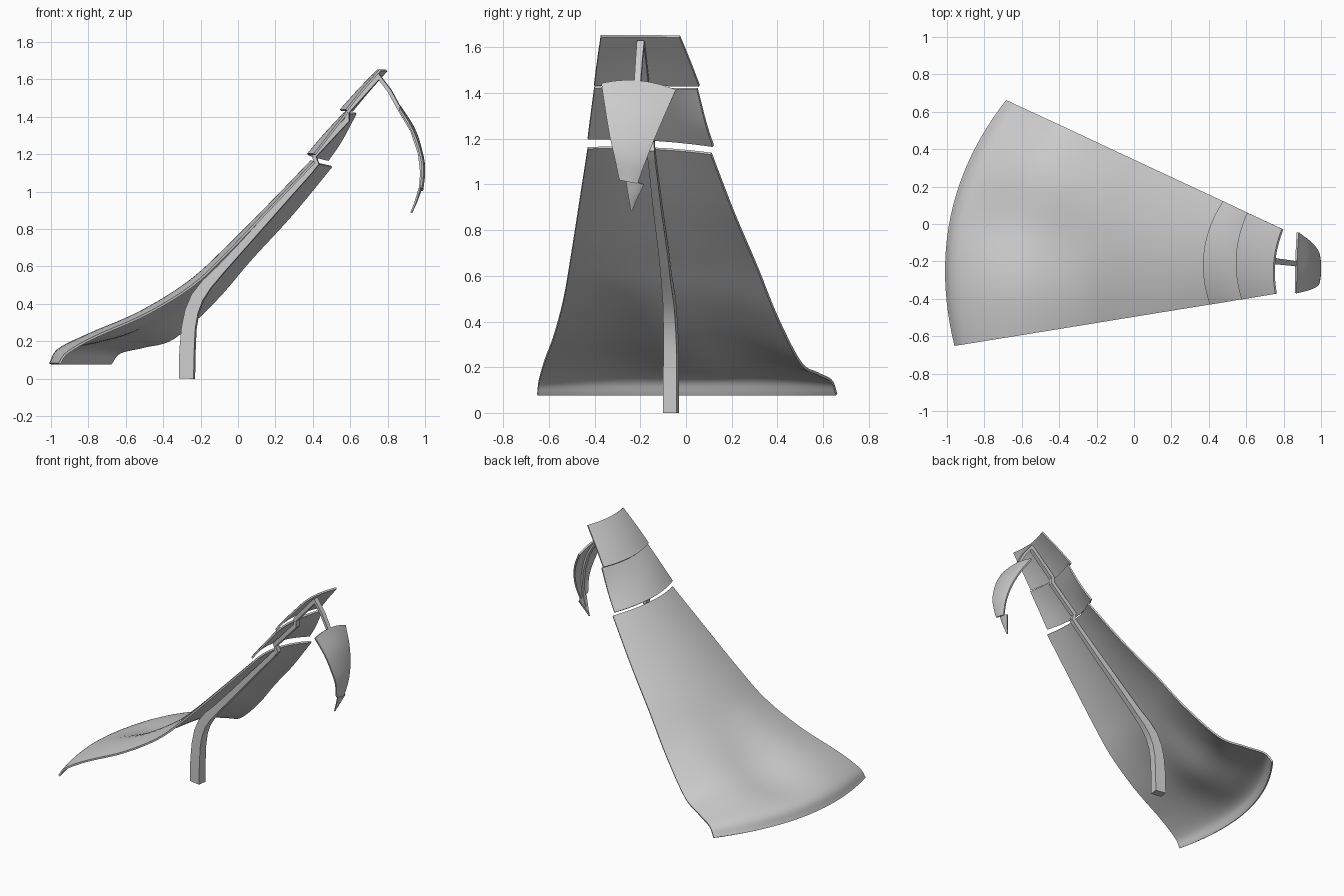
import bpy, bmesh
from math import exp
from mathutils import Vector

cube = bpy.data.objects.get("Cube")
if cube:
    bpy.data.objects.remove(cube)

grey = bpy.data.materials.new("plain_grey")
grey.use_nodes = True
COL = (0.6, 0.6, 0.6, 1)
grey.diffuse_color = COL
grey.node_tree.nodes["Principled BSDF"].inputs["Base Color"].default_value = COL


def make(name, grid, closed=False):
    """Mesh from a grid of points, optionally closed into a capped tube."""
    bm = bmesh.new()
    rows = [[bm.verts.new(p) for p in row] for row in grid]
    n = len(rows[0])
    for a, b in zip(rows, rows[1:]):
        for j in range(n if closed else n - 1):
            k = (j + 1) % n
            bm.faces.new((a[j], a[k], b[k], b[j]))
    if closed:
        bm.faces.new(rows[0])
        bm.faces.new(rows[-1])
    bmesh.ops.recalc_face_normals(bm, faces=bm.faces)
    me = bpy.data.meshes.new(name)
    bm.to_mesh(me)
    bm.free()
    me.materials.append(grey)
    ob = bpy.data.objects.new(name, me)
    bpy.context.collection.objects.link(ob)
    bpy.ops.object.select_all(action='DESELECT')
    ob.select_set(True)
    bpy.context.view_layer.objects.active = ob
    return ob


def spline(pts, steps):
    """Smooth path through the points."""
    p = [Vector(q) for q in pts]
    p = [2 * p[0] - p[1]] + p + [2 * p[-1] - p[-2]]
    out = []
    for a, b, c, d in zip(p, p[1:], p[2:], p[3:]):
        for s in range(steps):
            t = s / steps
            out.append(b + (c - a) * t / 2 + (2 * a - 5 * b + 4 * c - d) * t * t / 2
                       + (3 * b - a - 3 * c + d) * t ** 3 / 2)
    return out + [p[-2]]


def sheet(name, front, mid, back, thick=0.012, dip=0, steps=6, across=24):
    """Thin shell spanned by three lengthwise curves, with an optional hollow."""
    grid = []
    curves = list(zip(*(spline(c, steps) for c in (front, mid, back))))
    for i, (f, m, b) in enumerate(curves):
        u = i / (len(curves) - 1)
        row = []
        for j in range(across + 1):
            t = j / across
            p = f * (1 - t) * (1 - 2 * t) + m * 4 * t * (1 - t) + b * t * (2 * t - 1)
            p.z -= dip * exp(-((u - .38) / .17) ** 2 - ((t - .5) / .2) ** 2)
            row.append(p)
        grid.append(row)
    ob = make(name, grid)
    mod = ob.modifiers.new("thickness", 'SOLIDIFY')
    mod.thickness = thick
    mod.offset = 0
    bpy.ops.object.modifier_apply(modifier=mod.name)
    bpy.ops.object.shade_smooth_by_angle(angle=0.6)


# The panels form a fan: each lengthwise curve lies over a straight plan line
def front(pts):
    return [(x, -0.496 + 0.162 * x, z) for x, z in pts]


def mid(pts):
    return [(x, -0.094 - 0.139 * x, z) for x, z in pts]


def back(pts):
    return [(x, 0.343 - 0.466 * x, z) for x, z in pts]


# Large sweeping panel with a shallow hollow in its lower half
sheet("main_panel",
      front([(-.955, .08), (-.91, .14), (-.76, .225), (-.49, .345),
             (-.24, .5), (-.04, .69), (.2, .94), (.41, 1.16)]),
      mid([(-.975, .08), (-.925, .165), (-.76, .245), (-.51, .35),
           (-.25, .515), (-.06, .685), (.18, .925), (.4, 1.158)]),
      back([(-.68, .08), (-.63, .14), (-.5, .172), (-.34, .22),
            (-.12, .42), (.07, .64), (.29, .88), (.5, 1.135)]), dip=0.06)

# Two upper panels
sheet("middle_panel",
      front([(.41, 1.2), (.49, 1.305), (.585, 1.425)]),
      mid([(.378, 1.195), (.47, 1.303), (.575, 1.42)]),
      back([(.48, 1.168), (.55, 1.27), (.63, 1.42)]))
sheet("upper_panel",
      front([(.58, 1.435), (.66, 1.535), (.76, 1.65)]),
      mid([(.55, 1.435), (.645, 1.54), (.752, 1.65)]),
      back([(.61, 1.432), (.695, 1.535), (.795, 1.648)]))

# Hanging shell and its pointed tip
sheet("hanging_shell",
      [(.865, -.37, 1.44), (.93, -.353, 1.33), (.973, -.333, 1.21),
       (.987, -.312, 1.12), (.978, -.29, 1.02)],
      [(.867, -.21, 1.452), (.943, -.225, 1.33), (.984, -.238, 1.2),
       (.995, -.245, 1.11), (.985, -.252, 1.012)],
      [(.875, -.045, 1.412), (.94, -.095, 1.3), (.978, -.14, 1.195),
       (.99, -.178, 1.1), (.98, -.213, 1.005)])
sheet("hanging_tip",
      [(.97, -.262, 1.018), (.95, -.251, .95), (.927, -.239, .89)],
      [(.977, -.224, 1.012), (.955, -.232, .95), (.927, -.238, .888)],
      [(.972, -.185, 1.0), (.95, -.212, .945), (.927, -.236, .89)], thick=0.01)


def beam(name, path):
    """Rectangular bar along a path of x, y, z, depth, width."""
    pts = [Vector(p[:3]) for p in path]
    side = Vector((.139, .99, 0))
    grid = []
    for i, (p, q) in enumerate(zip(pts, path)):
        run = pts[min(i + 1, len(pts) - 1)] - pts[max(i - 1, 0)]
        up = side.cross(run).normalized() * q[3] / 2
        w = side * q[4] / 2
        grid.append([p + up + w, p + up - w, p - up - w, p - up + w])
    make(name, grid, True)
    bpy.ops.object.shade_smooth_by_angle(angle=0.6)


# Curved post that becomes the arm under the main panel
beam("post", [(-.273, -.065, 0, .08, .06), (-.27, -.065, .15, .08, .06),
              (-.262, -.065, .27, .075, .058), (-.245, -.067, .36, .072, .055),
              (-.215, -.07, .435, .068, .052), (-.165, -.075, .505, .06, .048),
              (-.09, -.085, .585, .048, .042), (.02, -.098, .705, .042, .04),
              (.2, -.125, .905, .036, .036), (.395, -.15, 1.12, .03, .032)])

# Stepped arm under the upper panels
beam("upper_arm", [(.39, -.15, 1.115, .03, .032), (.42, -.152, 1.15, .03, .032),
                   (.408, -.155, 1.195, .028, .032), (.585, -.175, 1.385, .028, .032),
                   (.585, -.177, 1.43, .026, .032), (.752, -.198, 1.615, .026, .032)])

# Thin rod carrying the hanging shell
beam("hanging_rod", [(.745, -.198, 1.625, .02, .032), (.81, -.205, 1.54, .02, .03),
                     (.865, -.212, 1.44, .02, .028), (.93, -.224, 1.33, .018, .026),
                     (.972, -.235, 1.2, .016, .024), (.982, -.242, 1.1, .014, .022),
                     (.975, -.242, 1.02, .012, .02), (.95, -.235, .95, .01, .016)])
